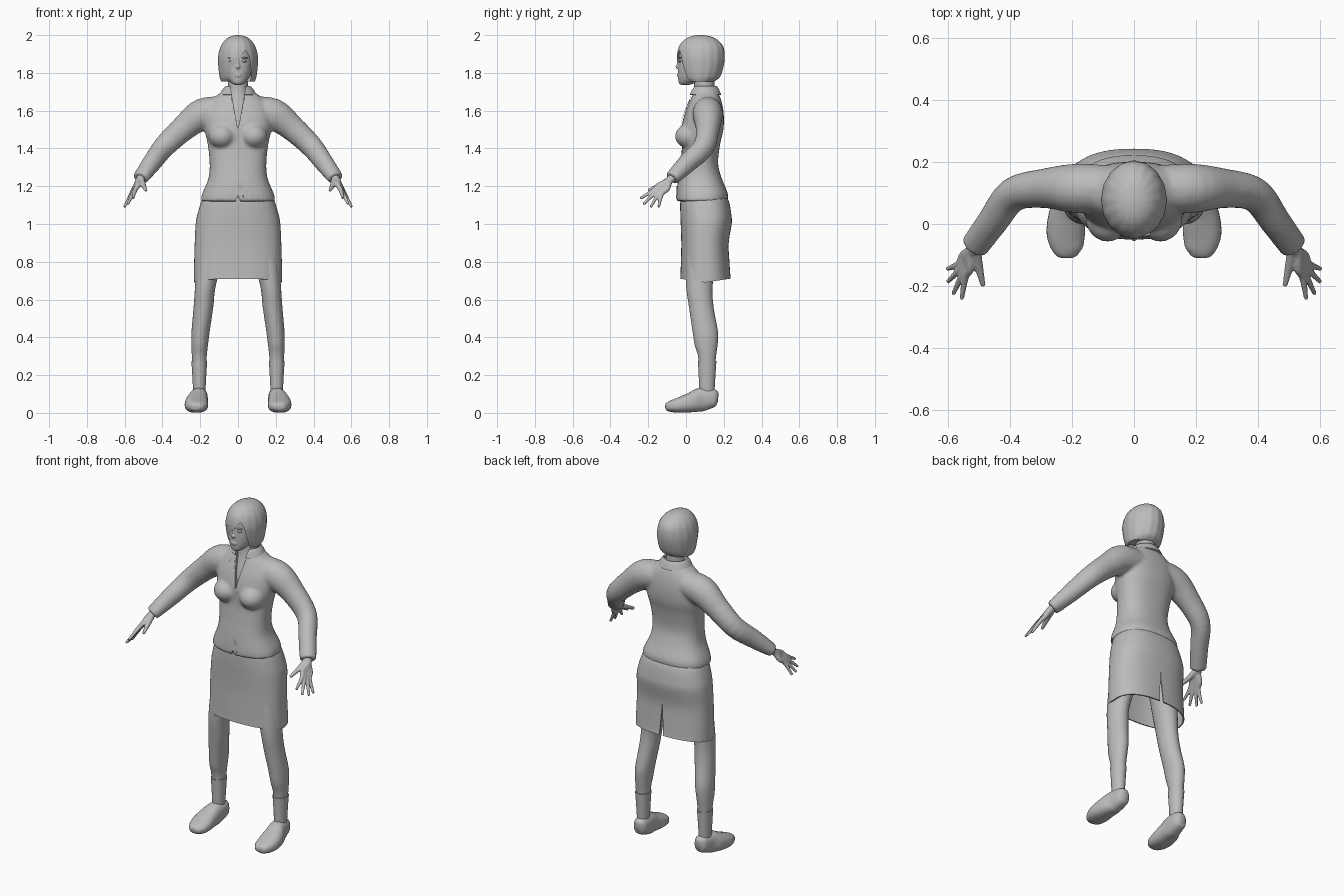
import bpy, bmesh, math
from mathutils import Vector, Matrix

if "Cube" in bpy.data.objects:
    bpy.data.objects.remove(bpy.data.objects["Cube"])

grey = bpy.data.materials.new("plain grey")
grey.use_nodes = True
grey.diffuse_color = (0.5, 0.5, 0.5, 1)
grey.node_tree.nodes["Principled BSDF"].inputs["Base Color"].default_value = (0.5, 0.5, 0.5, 1)


def spline_rows(rows, k):
    """Catmull-Rom interpolation between rows of numbers."""
    out, last = [], len(rows) - 1
    for i in range(last):
        quad = zip(rows[max(i - 1, 0)], rows[i], rows[i + 1], rows[min(i + 2, last)])
        quad = list(quad)
        for j in range(k):
            t = j / k
            out.append([0.5 * (2*b + (c - a)*t + (2*a - 5*b + 4*c - d)*t*t
                               + (3*b - a - 3*c + d)*t**3) for a, b, c, d in quad])
    return out + [list(rows[-1])]


def loft(bm, frames, n, e, caps=True, ripple=0):
    """Superelliptic rings, each given as centre and two half axes."""
    rings = []
    for centre, ax, bx in frames:
        ring = []
        for i in range(n):
            a = 2 * math.pi * i / n
            c, s = math.cos(a), math.sin(a)
            r = 1 + ripple * math.cos(16 * a)
            u = math.copysign(abs(c) ** (2 / e), c) * r
            v = math.copysign(abs(s) ** (2 / e), s) * r
            ring.append(bm.verts.new(centre + ax * u + bx * v))
        rings.append(ring)
    for low, high in zip(rings, rings[1:]):
        for i in range(n):
            j = (i + 1) % n
            bm.faces.new((low[i], low[j], high[j], high[i]))
    if caps:
        bm.faces.new(rings[0])
        bm.faces.new(rings[-1])


def stack(bm, rows, n=40, e=2.0, k=4, side=1, **kw):
    """Level rings: height, centre x, half width, front y, back y."""
    frames = [(Vector((side * cx, (f + b) / 2, z)), Vector((rx, 0, 0)), Vector((0, (b - f) / 2, 0)))
              for z, cx, rx, f, b in spline_rows(rows, k)]
    loft(bm, frames, n, e, **kw)


def tube(bm, rows, n=20, e=2.0, k=4, side=1):
    """Rings across a path: x, y, z, level radius, upright radius."""
    pts = spline_rows(rows, k)
    pos = [Vector((side * p[0], p[1], p[2])) for p in pts]
    frames = []
    for i, p in enumerate(pts):
        t = (pos[min(i + 1, len(pos) - 1)] - pos[max(i - 1, 0)]).normalized()
        a = t.cross(Vector((0, 0, 1))).normalized()
        frames.append((pos[i], a * p[3], a.cross(t) * p[4]))
    loft(bm, frames, n, e)


def blob(bm, loc, size):
    bmesh.ops.create_uvsphere(bm, u_segments=24, v_segments=14, radius=1,
                              matrix=Matrix.Translation(loc) @ Matrix.Diagonal((*size, 1)))


def finish(name, bm):
    bmesh.ops.recalc_face_normals(bm, faces=bm.faces[:])
    me = bpy.data.meshes.new(name)
    bm.to_mesh(me)
    bm.free()
    me.materials.append(grey)
    ob = bpy.data.objects.new(name, me)
    bpy.context.collection.objects.link(ob)
    bpy.ops.object.select_all(action='DESELECT')
    ob.select_set(True)
    bpy.context.view_layer.objects.active = ob
    bpy.ops.object.shade_smooth_by_angle(angle=math.radians(40))
    return ob


def fuse(ob, voxel, rounds):
    m = ob.modifiers.new("fuse", 'REMESH')
    m.mode, m.voxel_size, m.use_smooth_shade = 'VOXEL', voxel, True
    s = ob.modifiers.new("soften", 'SMOOTH')
    s.factor, s.iterations = 0.5, rounds


def cutter(name, outline, y0, y1):
    bm = bmesh.new()
    f = bm.faces.new([bm.verts.new((x, y0, z)) for x, z in outline])
    ext = bmesh.ops.extrude_face_region(bm, geom=[f])["geom"]
    bmesh.ops.translate(bm, vec=(0, y1 - y0, 0),
                        verts=[v for v in ext if isinstance(v, bmesh.types.BMVert)])
    ob = finish(name, bm)
    ob.hide_render = True
    ob.hide_set(True)
    return ob


def cut(ob, tool):
    m = ob.modifiers.new("cut", 'BOOLEAN')
    m.operation, m.solver, m.object = 'DIFFERENCE', 'EXACT', tool
    s = ob.modifiers.new("crisp edges", 'EDGE_SPLIT')
    s.split_angle = math.radians(45)


def plate(name, outline, target, lift):
    """Thin cloth piece laid onto the target surface."""
    bm = bmesh.new()
    bm.faces.new([bm.verts.new((x, -0.03, z)) for x, z in outline])
    bmesh.ops.triangulate(bm, faces=bm.faces[:])
    bmesh.ops.subdivide_edges(bm, edges=bm.edges[:], cuts=7, use_grid_fill=True)
    ob = finish(name, bm)
    m = ob.modifiers.new("lay on", 'SHRINKWRAP')
    m.wrap_method, m.target, m.offset = 'NEAREST_SURFACEPOINT', target, lift
    m.wrap_mode = 'ABOVE_SURFACE'


# Jacket: body, bust and sleeves fused together
bm = bmesh.new()
stack(bm, [(1.12, 0, .198, -.05, .218), (1.16, 0, .19, -.05, .222), (1.24, 0, .157, -.042, .19),
           (1.32, 0, .15, -.03, .17), (1.42, 0, .16, -.02, .18), (1.5, 0, .176, -.025, .198),
           (1.58, 0, .175, -.008, .2), (1.65, 0, .145, .02, .188), (1.7, 0, .085, .04, .168)], e=2.4)
for s in (1, -1):
    blob(bm, (s * .085, .02, 1.465), (.072, .078, .066))
    tube(bm, [(.08, .115, 1.6, .075, .075), (.19, .115, 1.58, .08, .084), (.29, .115, 1.505, .064, .068),
              (.39, .095, 1.41, .056, .06), (.455, .01, 1.325, .05, .052), (.517, -.075, 1.242, .046, .037)], side=s)
jacket = finish("jacket", bm)
fuse(jacket, .009, 6)

neckline = cutter("neckline_cutter", [(0, 1.5), (.022, 1.62), (.05, 1.78), (-.05, 1.78), (-.022, 1.62)], -.2, .07)
cut(jacket, neckline)
cut(jacket, cutter("hem_notch_cutter", [(0, 1.15), (.022, 1.1), (-.022, 1.1)], -.2, 0))
plate("placket", [(0, 1.5), (.028, 1.49), (.028, 1.14), (0, 1.15)], jacket, .003)
for s, side in ((1, "left"), (-1, "right")):
    plate(side + "_lapel", [(s * .003, 1.5), (s * .045, 1.58), (s * .08, 1.67), (s * .04, 1.7), (s * .024, 1.62)],
          jacket, .006)

# Folded collar, open at the front
bm = bmesh.new()
stack(bm, [(1.73, 0, .066, .035, .163), (1.715, 0, .08, .026, .173), (1.685, 0, .098, .015, .186)],
      caps=False)
collar = finish("collar", bm)
m = collar.modifiers.new("thickness", 'SOLIDIFY')
m.thickness = .008
cut(collar, neckline)

# Skirt with a back slit
bm = bmesh.new()
stack(bm, [(1.17, 0, .17, -.02, .2), (1.12, 0, .194, -.03, .227), (1.05, 0, .215, -.03, .24),
           (1, 0, .224, -.028, .242), (.9, 0, .229, -.025, .226), (.8, 0, .232, -.027, .23),
           (.7, 0, .234, -.03, .237)], n=64, e=2.4, caps=False)
for v in bm.verts:
    if v.co.z < .71:
        v.co.z = .69 + .02 * abs(v.co.y - .1) / .13
skirt = finish("skirt", bm)
m = skirt.modifiers.new("thickness", 'SOLIDIFY')
m.thickness = .007
cut(skirt, cutter("slit_cutter", [(0, .9), (.017, .65), (-.017, .65)], .15, .3))

# Legs, socks, shoes and hands on both sides
fingers = [("index", -1, (.556, -.242, 1.135)), ("middle", -.35, (.584, -.226, 1.104)),
           ("ring", .35, (.602, -.187, 1.09)), ("little", 1, (.603, -.145, 1.088))]
for s, side in ((1, "left"), (-1, "right")):
    bm = bmesh.new()
    stack(bm, [(.95, .125, .085, 0, .18), (.69, .17, .056, 0, .142), (.56, .183, .052, .016, .146),
               (.43, .198, .048, .035, .169), (.36, .203, .044, .046, .167), (.28, .205, .038, .067, .157),
               (.1, .205, .029, .074, .144)], n=28, side=s)
    finish(side + "_leg", bm)

    bm = bmesh.new()
    stack(bm, [(.275, .205, .042, .063, .161), (.2, .205, .037, .067, .156), (.1, .205, .032, .071, .15)],
          n=28, side=s)
    finish(side + "_sock", bm)

    bm = bmesh.new()
    tube(bm, [(.2, .17, .08, .016, .025), (.201, .15, .08, .038, .047), (.207, .08, .07, .048, .062),
              (.217, .03, .056, .058, .053), (.22, -.03, .042, .062, .042), (.213, -.08, .034, .05, .03),
              (.208, -.102, .031, .03, .019), (.207, -.109, .03, .01, .008)], n=32, e=2.4, side=s)
    finish(side + "_shoe", bm)

    bm = bmesh.new()
    across = Vector((.4, .82, -.41)) * .026
    for label, step, tip in fingers:
        x, y, z = Vector((.555, -.15, 1.168)) + across * step
        tube(bm, [(.5, -.055, 1.262, .026, .024), (.524, -.09, 1.228, .022, .019),
                  (x - .015, y + .028, z + .027, .015, .014), (x, y, z, .012, .012), (*tip, .007, .007)],
             n=12, side=s)
    tube(bm, [(.515, -.075, 1.24, .02, .02), (.503, -.13, 1.21, .015, .015), (.487, -.2, 1.177, .008, .008)],
         n=12, side=s)
    fuse(finish(side + "_hand", bm), .004, 3)

# Neck and upper chest
bm = bmesh.new()
stack(bm, [(1.45, 0, .06, -.012, .1), (1.58, 0, .06, .006, .12), (1.66, 0, .062, .032, .15),
           (1.72, 0, .053, .043, .15), (1.8, 0, .053, .04, .15)])
finish("neck", bm)

# Head with nose and lips
bm = bmesh.new()
stack(bm, [(1.737, 0, .018, -.028, .02), (1.747, 0, .036, -.038, .05), (1.775, 0, .06, -.042, .1),
           (1.82, 0, .074, -.043, .13), (1.87, 0, .08, -.04, .15), (1.92, 0, .075, -.036, .16),
           (1.96, 0, .05, -.005, .14)])
blob(bm, (0, -.043, 1.833), (.012, .013, .012))
blob(bm, (0, -.04, 1.85), (.008, .009, .026))
blob(bm, (0, -.04, 1.791), (.02, .008, .005))
blob(bm, (0, -.039, 1.783), (.017, .008, .006))
fuse(finish("head", bm), .004, 3)

# Eyes and brows
for s, side in ((1, "left"), (-1, "right")):
    bm = bmesh.new()
    blob(bm, (s * .033, -.032, 1.862), (.014, .008, .006))
    blob(bm, (s * .034, -.032, 1.879), (.019, .008, .004))
    finish(side + "_eye", bm)

# Bobbed hair with a swept fringe
bm = bmesh.new()
stack(bm, [(1.755, 0, .088, 0, .15), (1.78, 0, .097, -.025, .18), (1.84, 0, .104, -.042, .199),
           (1.89, 0, .104, -.047, .204), (1.94, 0, .091, -.036, .196), (1.975, 0, .066, -.008, .166),
           (1.993, 0, .038, .025, .13), (2, 0, .01, .065, .09)], n=96, ripple=.008)
hair = finish("hair", bm)
cut(hair, cutter("face_opening_cutter", [(-.04, 1.7), (-.047, 1.8), (-.025, 1.835), (.04, 1.92),
                                         (.06, 1.885), (.07, 1.8), (.06, 1.7)], -.2, .05))
